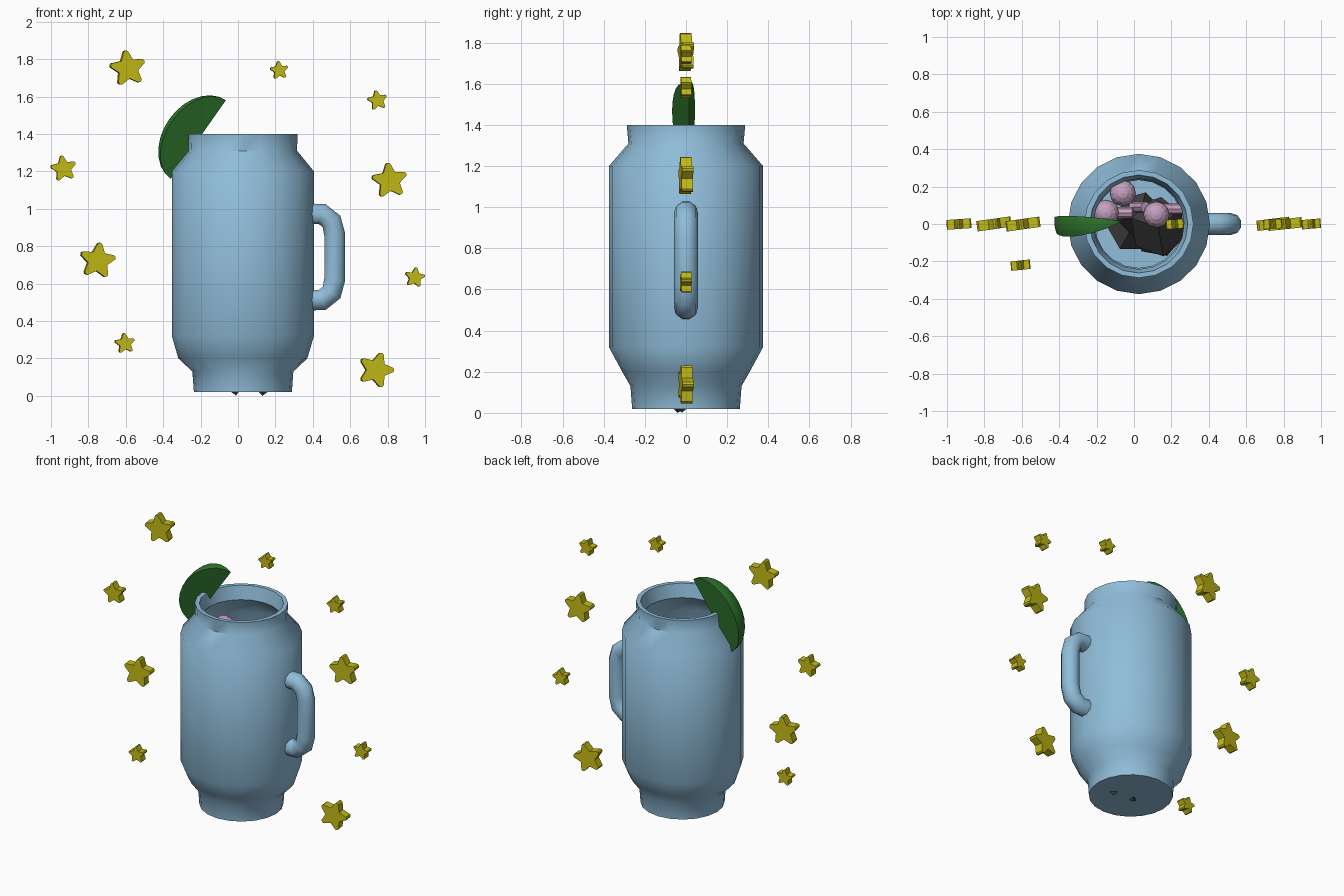
import bpy, bmesh
from math import sin, cos, pi, radians
from mathutils import Vector, Matrix, Euler

cube = bpy.data.objects.get("Cube")
if cube:
    bpy.data.objects.remove(cube, do_unlink=True)


def material(name, rgb):
    m = bpy.data.materials.new(name)
    m.use_nodes = True
    m.diffuse_color = (*rgb, 1)
    m.node_tree.nodes["Principled BSDF"].inputs["Base Color"].default_value = (*rgb, 1)
    return m


BLUE = material("pale_blue", (0.28, 0.51, 0.70))
YELLOW = material("star_yellow", (0.54, 0.49, 0.008))
GREEN = material("lime_green", (0.028, 0.18, 0.026))
PINK = material("soft_pink", (0.56, 0.35, 0.53))
DARK = material("charcoal", (0.05, 0.05, 0.05))


def finish(name, bm, mat, smooth=None):
    bmesh.ops.remove_doubles(bm, verts=bm.verts, dist=0.0001)
    bmesh.ops.recalc_face_normals(bm, faces=bm.faces)
    me = bpy.data.meshes.new(name)
    bm.to_mesh(me)
    bm.free()
    me.materials.append(mat)
    ob = bpy.data.objects.new(name, me)
    bpy.context.collection.objects.link(ob)
    if smooth:
        shade(ob, smooth)
    return ob


def shade(ob, angle):
    bpy.ops.object.select_all(action='DESELECT')
    ob.select_set(True)
    bpy.context.view_layer.objects.active = ob
    bpy.ops.object.shade_smooth_by_angle(angle=radians(angle))


# Jar: lathed wall with an inner surface; rows are x radius, y radius, height
JAR_X = 0.026
profile = [(0.262, 0.262, 0.02), (0.27, 0.27, 0.13), (0.345, 0.31, 0.2),
           (0.38, 0.375, 0.32), (0.38, 0.375, 1.2), (0.29, 0.28, 1.31),
           (0.292, 0.288, 1.4), (0.262, 0.262, 1.4), (0.242, 0.242, 1.31),
           (0.345, 0.345, 1.18), (0.345, 0.345, 0.33), (0.235, 0.235, 0.14),
           (0.235, 0.235, 0.05)]
SIDES = 20
bm = bmesh.new()
rings = []
for rx, ry, z in profile:
    rings.append([bm.verts.new((JAR_X + rx * cos(2 * pi * i / SIDES),
                                ry * sin(2 * pi * i / SIDES), z)) for i in range(SIDES)])
for a, b in zip(rings, rings[1:]):
    for i in range(SIDES):
        j = (i + 1) % SIDES
        bm.faces.new((a[i], a[j], b[j], b[i]))
bm.faces.new(rings[0])
bm.faces.new(rings[-1])
finish("jar", bm, BLUE, 45)

# Handle: round tube bent into a bracket, mirrored about its middle height
MID = 0.742
half = [(0.37, 0.23), (0.45, 0.23), (0.5, 0.19), (0.517, 0.12)]
path = [(x, MID + h) for x, h in half] + [(x, MID - h) for x, h in reversed(half)]
curve = bpy.data.curves.new("handle", 'CURVE')
curve.dimensions = '3D'
curve.bevel_depth = 0.059
curve.bevel_resolution = 3
curve.use_fill_caps = True
spline = curve.splines.new('POLY')
spline.points.add(len(path) - 1)
for p, (x, z) in zip(spline.points, path):
    p.co = (x, 0, z, 1)
curve.materials.append(BLUE)
handle = bpy.data.objects.new("handle", curve)
bpy.context.collection.objects.link(handle)
bpy.ops.object.select_all(action='DESELECT')
handle.select_set(True)
bpy.context.view_layer.objects.active = handle
bpy.ops.object.convert(target='MESH')
shade(bpy.context.object, 50)

# Citrus wedge on the rim: a lune swept around its straight inner edge
top, low = Vector((-0.065, 0.015, 1.58)), Vector((-0.36, 0.015, 1.16))
centre, along = (top + low) / 2, (top - low) / 2
out = Vector((-along.z, 0, along.x)).normalized() * 0.19
side = Vector((0, 0.19, 0))
ROWS, COLS = 14, 6
bm = bmesh.new()
grid = []
for c in range(COLS + 1):
    phi = -0.45 + 0.6 * c / COLS
    grid.append([bm.verts.new(centre + along * cos(pi * r / ROWS)
                              + (out * cos(phi) + side * sin(phi)) * sin(pi * r / ROWS))
                 for r in range(ROWS + 1)])
for a, b in zip(grid, grid[1:]):
    for r in range(ROWS):
        bm.faces.new((a[r], a[r + 1], b[r + 1], b[r]))
bm.faces.new(grid[0])
bm.faces.new(grid[-1])
finish("citrus_wedge", bm, GREEN, 30)


# Stars: blunt five-pointed plates
def star(name, x, y, z, radius, roll, yaw):
    bm = bmesh.new()
    depth = 0.022 + 0.06 * radius
    outline = []
    for k in range(5):
        tip = radians(90 + 72 * k)
        for da, f in ((-0.12, 0.96), (0, 1.0), (0.12, 0.96), (pi / 5, 0.56)):
            outline.append((radius * f * cos(tip + da), radius * f * sin(tip + da)))
    face = bm.faces.new([bm.verts.new((u, -depth, v)) for u, v in outline])
    ext = bmesh.ops.extrude_face_region(bm, geom=[face], use_keep_orig=True)
    moved = [g for g in ext["geom"] if isinstance(g, bmesh.types.BMVert)]
    bmesh.ops.translate(bm, verts=moved, vec=(0, 2 * depth, 0))
    turn = Matrix.Rotation(radians(yaw), 4, 'Z') @ Matrix.Rotation(radians(-roll), 4, 'Y')
    bmesh.ops.transform(bm, matrix=Matrix.Translation((x, y, z)) @ turn, verts=bm.verts)
    finish(name, bm, YELLOW)


stars = [(-0.59, 0, 1.75, 0.097, 8, 8), (0.22, 0, 1.74, 0.05, 6, 4),
         (0.745, 0, 1.58, 0.054, 10, 4), (0.81, 0, 1.15, 0.096, 6, 6),
         (0.945, 0, 0.633, 0.054, -8, 5), (0.737, 0, 0.138, 0.096, -18, 7),
         (-0.605, -0.22, 0.28, 0.055, 6, 6), (-0.752, 0, 0.722, 0.097, -7, 8),
         (-0.933, 0, 1.215, 0.07, 9, 4)]
for n, s in enumerate(stars, 1):
    star(f"star_{n}", *s)

# Dark cubes inside the jar; the lowest ones stand on a corner
cubes = [(-0.01, -0.02, 0.14, 0.16, 0), (0.13, -0.04, 0.147, 0.17, 50),
         (0.12, 0.0, 0.36, 0.18, 20), (0.03, 0.05, 0.52, 0.15, 75),
         (0.13, -0.02, 0.68, 0.19, 40)]
for n, (x, y, z, size, turn) in enumerate(cubes, 1):
    bm = bmesh.new()
    bmesh.ops.create_cube(bm, size=size)
    rot = Euler((radians(45), radians(35.26), 0)).to_matrix().to_4x4()
    spin = Matrix.Rotation(radians(turn), 4, 'Z')
    bmesh.ops.transform(bm, matrix=Matrix.Translation((x, y, z)) @ spin @ rot, verts=bm.verts)
    finish(f"dark_cube_{n}", bm, DARK)

# Pink pearls and short sticks piled above the cubes
pearls = [(-0.15, 0.06, 1.17), (-0.06, 0.165, 0.95), (0.12, 0.05, 0.92)]
for n, p in enumerate(pearls, 1):
    bm = bmesh.new()
    bmesh.ops.create_uvsphere(bm, u_segments=12, v_segments=8, radius=0.07,
                              matrix=Matrix.Translation(p))
    finish(f"pearl_{n}", bm, PINK)
sticks = [(-0.07, 0.06, 0.9, 80), (0.03, 0.09, 0.85, 30), (0.22, 0.08, 0.82, 60)]
for n, (x, y, z, lean) in enumerate(sticks, 1):
    bm = bmesh.new()
    bmesh.ops.create_cone(bm, cap_ends=True, segments=8, radius1=0.03, radius2=0.03, depth=0.13,
                          matrix=Matrix.Translation((x, y, z)) @ Matrix.Rotation(radians(lean), 4, 'Y'))
    finish(f"stick_{n}", bm, PINK)
